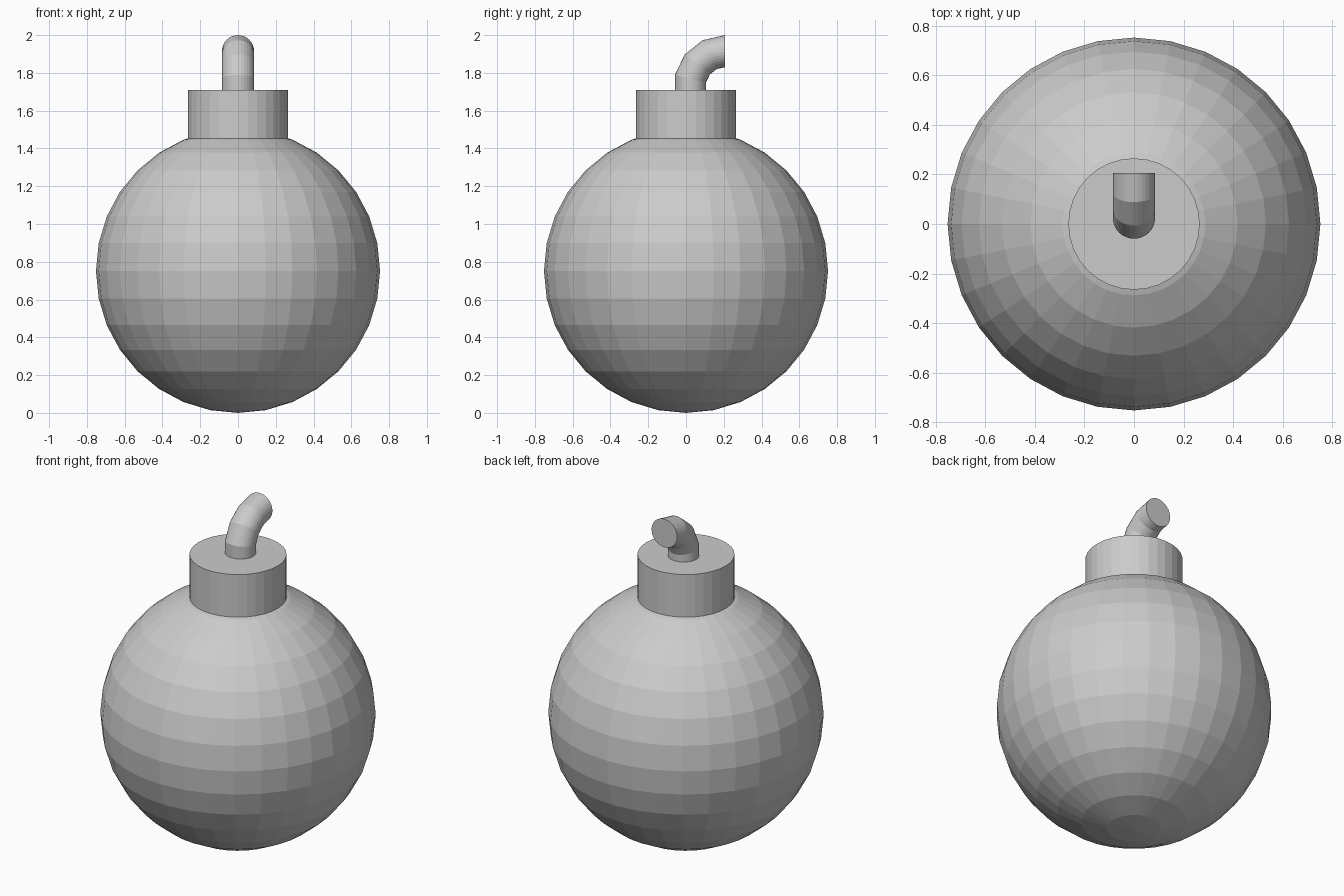
import bpy, bmesh
from math import sin, cos, pi, radians

if "Cube" in bpy.data.objects:
    bpy.data.objects.remove(bpy.data.objects["Cube"])

# body: faceted ball
R = 0.752
bpy.ops.mesh.primitive_uv_sphere_add(segments=32, ring_count=16, radius=R, location=(0, 0, R))
bpy.context.object.name = "body"

# neck collar, sunk slightly into the body
top, bottom = 1.71, 1.40
bpy.ops.mesh.primitive_cylinder_add(vertices=32, radius=0.265, depth=top - bottom,
                                    location=(0, 0, (top + bottom) / 2))
bpy.context.object.name = "neck"

# fuse: bent tube, a piece of a 14-sided ring ending flat towards the back
SIDES, BEND, TUBE = 32, 0.187, 0.085
CY, CZ = 0.206, 1.728
bm = bmesh.new()
rings = []
for k in range(5):
    a = radians(90) - (4 - k) * 2 * pi / 14
    ring = []
    for i in range(SIDES):
        t = 2 * pi * i / SIDES
        r = BEND + TUBE * cos(t)
        ring.append(bm.verts.new((TUBE * sin(t), CY - r * cos(a), CZ + r * sin(a))))
    rings.append(ring)
for lo, hi in zip(rings, rings[1:]):
    for i in range(SIDES):
        j = (i + 1) % SIDES
        bm.faces.new((lo[i], lo[j], hi[j], hi[i]))
bm.faces.new(rings[0])
bm.faces.new(rings[-1])
bmesh.ops.recalc_face_normals(bm, faces=bm.faces)
mesh = bpy.data.meshes.new("fuse")
bm.to_mesh(mesh)
bm.free()
bpy.context.collection.objects.link(bpy.data.objects.new("fuse", mesh))
